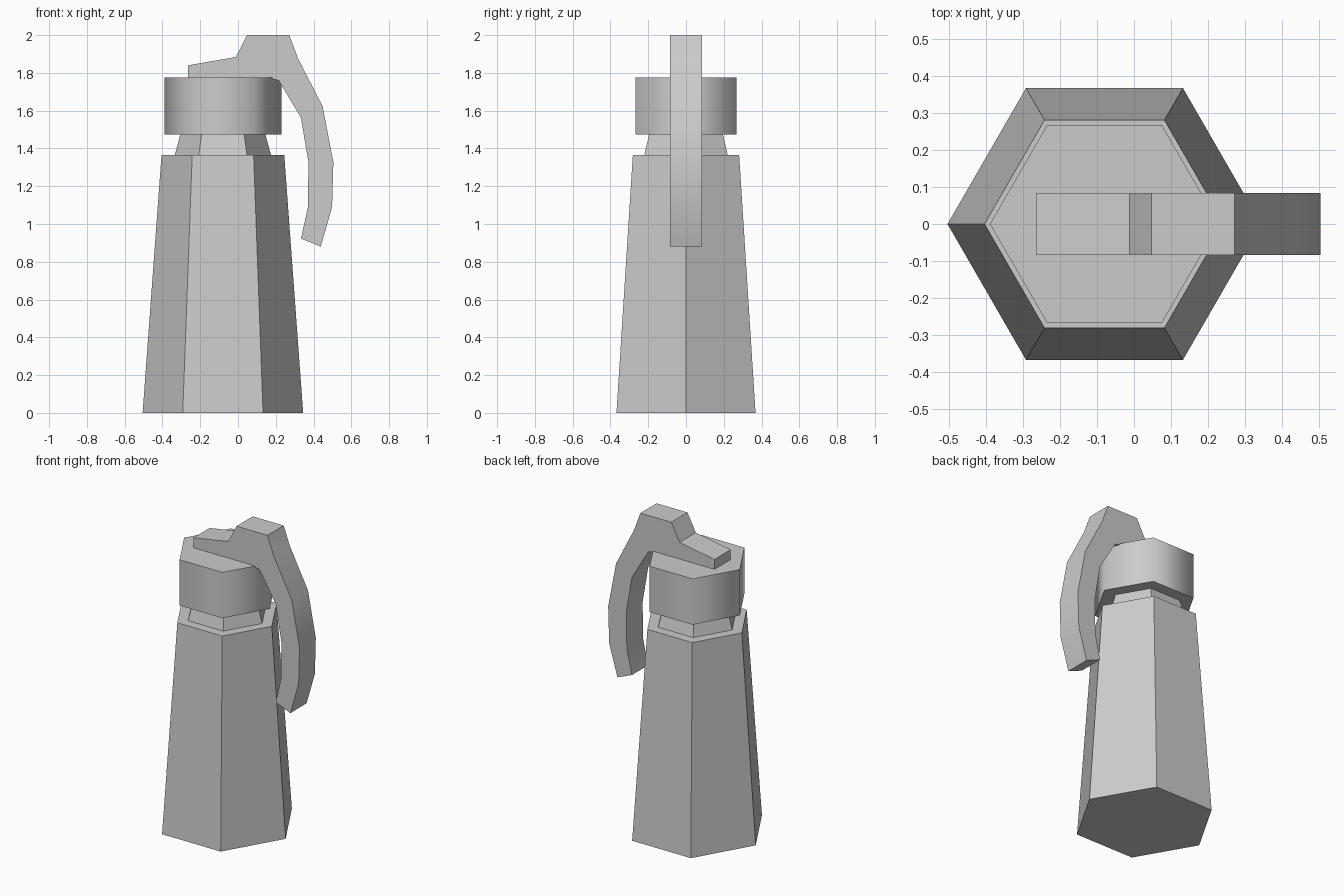
import bpy, bmesh
from math import radians

if "Cube" in bpy.data.objects:
    bpy.data.objects.remove(bpy.data.objects["Cube"])

AXIS_X = -0.08  # centre line of the hexagonal parts


def shade(obj, angle):
    obj.data.shade_smooth()
    obj.data.set_sharp_from_angle(angle=radians(angle))


def hex_part(name, r_bottom, r_top, z0, z1, angle):
    # six-sided frustum with corners pointing along x
    bpy.ops.mesh.primitive_cone_add(
        vertices=6, radius1=r_bottom, radius2=r_top, depth=z1 - z0,
        location=(AXIS_X, 0, (z0 + z1) / 2), rotation=(0, 0, radians(90)))
    obj = bpy.context.object
    obj.name = name
    shade(obj, angle)
    return obj


def extruded_profile(name, points, width, angle):
    # closed x-z outline, extruded symmetrically along y
    bm = bmesh.new()
    face = bm.faces.new([bm.verts.new((x, -width / 2, z)) for x, z in points])
    ext = bmesh.ops.extrude_face_region(bm, geom=[face], use_keep_orig=True)
    verts = [g for g in ext["geom"] if isinstance(g, bmesh.types.BMVert)]
    bmesh.ops.translate(bm, verts=verts, vec=(0, width, 0))
    bmesh.ops.recalc_face_normals(bm, faces=bm.faces[:])
    mesh = bpy.data.meshes.new(name)
    bm.to_mesh(mesh)
    bm.free()
    obj = bpy.data.objects.new(name, mesh)
    bpy.context.collection.objects.link(obj)
    shade(obj, angle)
    return obj


# tapered body, neck and cap
hex_part("body", 0.425, 0.325, 0.0, 1.365, 30)
hex_part("neck", 0.255, 0.225, 1.365, 1.475, 30)
hex_part("cap", 0.31, 0.31, 1.475, 1.775, 70)

# lever: flat tab on the cap, raised hinge, curved handle hanging at the side
lever_outline = [
    (-0.265, 1.77), (-0.265, 1.84), (-0.012, 1.884), (0.048, 2.0),
    (0.272, 2.0), (0.317, 1.878), (0.448, 1.623), (0.505, 1.326),
    (0.498, 1.088), (0.438, 0.88), (0.333, 0.923), (0.37, 1.088),
    (0.373, 1.326), (0.333, 1.563), (0.215, 1.76), (0.17, 1.77),
]
extruded_profile("lever", lever_outline, 0.168, 30)
